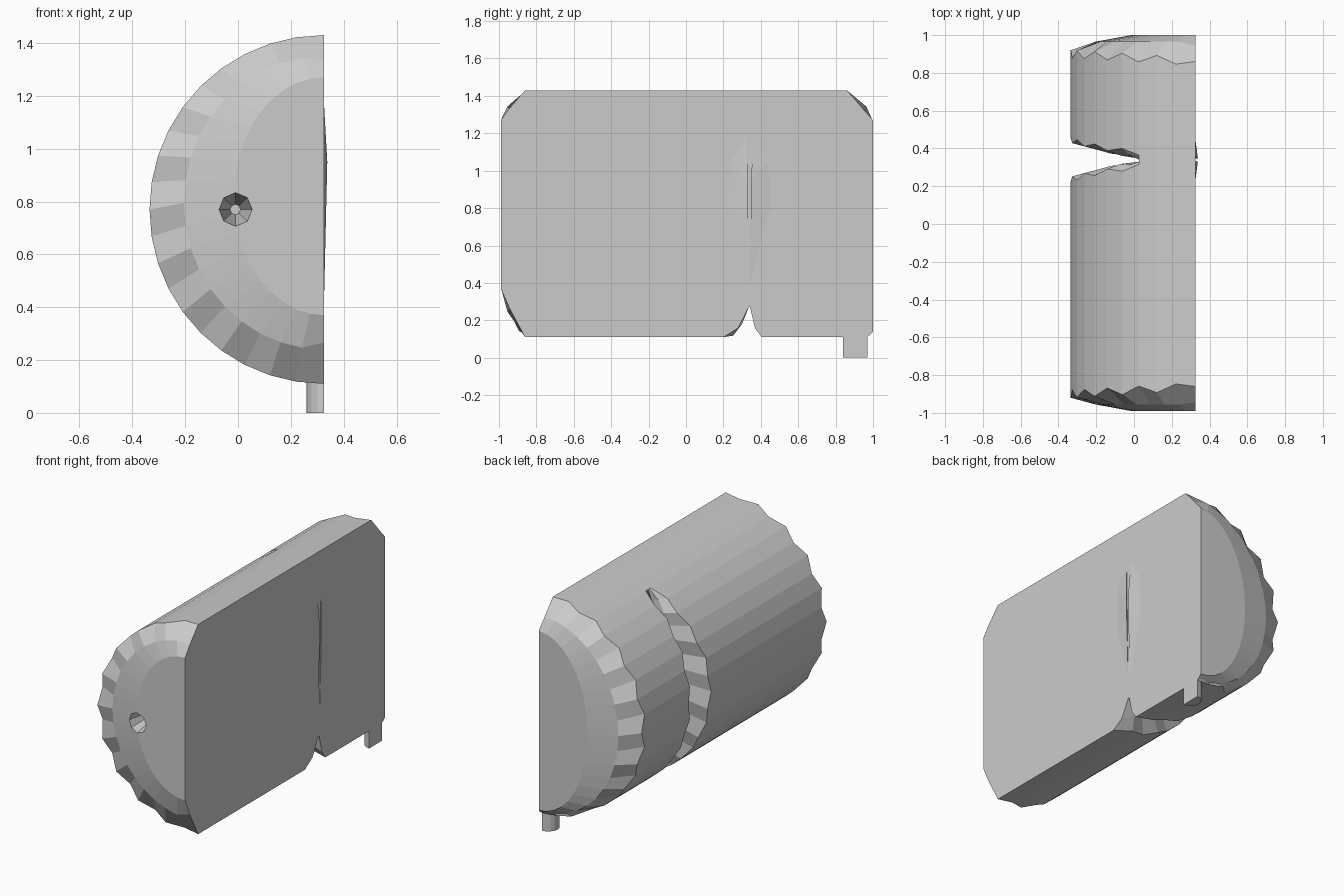
import bpy, bmesh
from math import sin, cos, pi
from mathutils import Vector

if "Cube" in bpy.data.objects:
    bpy.data.objects.remove(bpy.data.objects["Cube"])

FLAT, N = 0.325, 20          # x of the flat cut face, segments around the half round


def arc(t, a=0.66, top=1.43, bot=0.11):
    return (FLAT - a * sin(pi * t), (top + bot) / 2 + (top - bot) / 2 * cos(pi * t))


# deepest line of the pinched groove, as (t, x, z)
PINCH = [(0.15, 0.02, 1.35), (0.25, 0.10, 1.2), (0.4, 0.27, 1.0),
         (0.6, 0.305, 0.8), (0.8, 0.31, 0.5), (1.0, FLAT, 0.27)]


def pinch(t):
    if t <= 0.15:
        return arc(t)
    for (t0, x0, z0), (t1, x1, z1) in zip(PINCH, PINCH[1:]):
        if t <= t1 + 1e-6:
            f = (t - t0) / (t1 - t0)
            return (x0 + (x1 - x0) * f, z0 + (z1 - z0) * f)
    return PINCH[-1][1:]


def finish(name, bm):
    bmesh.ops.recalc_face_normals(bm, faces=bm.faces)
    me = bpy.data.meshes.new(name)
    bm.to_mesh(me)
    bm.free()
    ob = bpy.data.objects.new(name, me)
    bpy.context.collection.objects.link(ob)
    return ob


def cap_ring(y, a, top, bot):
    return [(p[0], y, p[1]) for p in (arc(i / N, a, top, bot) for i in range(N + 1))]


def rim_ring(end):
    ring = []
    for i in range(N + 1):
        t = i / N
        x, z = arc(t)
        y = 0.86 if i in (0, N) else 0.86 + 0.04 * sin(pi * t) + 0.02 * (-1) ** i
        if end > 0 and t > 0.85:
            y = 0.965
        ring.append((x, end * y, z))
    return ring


def groove_ring(side, depth, spread):
    ring = []
    for i in range(N + 1):
        t = i / N
        (x0, z0), (x1, z1) = arc(t), pinch(t)
        w = 0.03 + 0.07 * min(1, max(0, (t - 0.12) / 0.3))
        w += 0.012 * (-1) ** i * (0 < i < N)
        if i == N:
            w = 0.14 if side < 0 else 0.065
        ring.append((x0 + (x1 - x0) * depth, 0.34 + side * w * spread,
                     z0 + (z1 - z0) * depth))
    return ring


# half-round tank body, lofted from end to end through the groove
rings = [cap_ring(-0.99, 0.34, 1.27, 0.37), cap_ring(-0.955, 0.53, 1.35, 0.24), rim_ring(-1),
         groove_ring(-1, 0, 1), groove_ring(-1, 0.3, 0.45), groove_ring(-1, 1, 0.03),
         groove_ring(1, 1, 0.03), groove_ring(1, 0.3, 0.45), groove_ring(1, 0, 1),
         rim_ring(1), cap_ring(0.965, 0.53, 1.35, 0.12), cap_ring(1.0, 0.34, 1.27, 0.14)]
# keep the cut edges of the caps on straight chamfers
rings[1][0], rings[1][N] = (FLAT, -0.944, 1.333), (FLAT, -0.944, 0.266)
rings[10][0], rings[10][N] = (FLAT, 0.944, 1.333), (FLAT, 0.985, 0.123)
bm = bmesh.new()
vr = [[bm.verts.new(p) for p in r] for r in rings]
for r0, r1 in zip(vr, vr[1:]):
    for i in range(N):
        bm.faces.new((r0[i], r0[i + 1], r1[i + 1], r1[i]))
    bm.faces.new((r0[N], r0[0], r1[0], r1[N]))
bm.faces.new(vr[0])
# back end rises to a shallow pole
pole = bm.verts.new((0.0, 1.0, 0.77))
last = vr[-1]
for i in range(N + 1):
    j = (i + 1) % (N + 1)
    if (last[i].co - last[j].co).length > 1e-6:
        bm.faces.new((last[i], last[j], pole))
bmesh.ops.triangulate(bm, faces=[f for f in bm.faces if len(f.verts) > 4])
body = finish("tank_body", bm)

# eight-sided tapered port in the front end
bpy.ops.mesh.primitive_cone_add(vertices=8, radius1=0.07, radius2=0.02, depth=0.24,
                                location=(-0.01, -0.9, 0.77), rotation=(-pi / 2, 0, 0))
cutter = bpy.context.object
cutter.name = "port_cutter"
cutter.hide_render = True
cutter.hide_set(True)
m = body.modifiers.new("port", "BOOLEAN")
m.operation, m.solver, m.object = "DIFFERENCE", "EXACT", cutter

# low crease standing on the flat face, split by a thin slit
for s in (-1, 1):
    bm = bmesh.new()
    pts = [(FLAT, 0.34 + s * 0.006, 0.4), (FLAT, 0.34 + s * 0.11, 0.8), (FLAT, 0.34 + s * 0.1, 1.05),
           (FLAT, 0.34 + s * 0.02, 1.18), (0.338, 0.34 + s * 0.008, 0.95), (0.334, 0.34 + s * 0.008, 0.78)]
    a, b, c, d, e, f = [bm.verts.new(p) for p in pts]
    for face in ((a, b, f), (b, c, e, f), (c, d, e), (a, f, e, d), (a, d, c, b)):
        bm.faces.new(face)
    finish("crease_left" if s < 0 else "crease_right", bm)

# half-round drain foot under the back end
bm = bmesh.new()
outline = [(FLAT - 0.065 * sin(pi * i / 8), 0.905 + 0.065 * cos(pi * i / 8)) for i in range(9)]
base = bm.faces.new([bm.verts.new((x, y, 0)) for x, y in outline])
ext = bmesh.ops.extrude_face_region(bm, geom=[base], use_keep_orig=True)
bmesh.ops.translate(bm, vec=Vector((0, 0, 0.14)),
                    verts=[v for v in ext["geom"] if isinstance(v, bmesh.types.BMVert)])
finish("drain_foot", bm)
